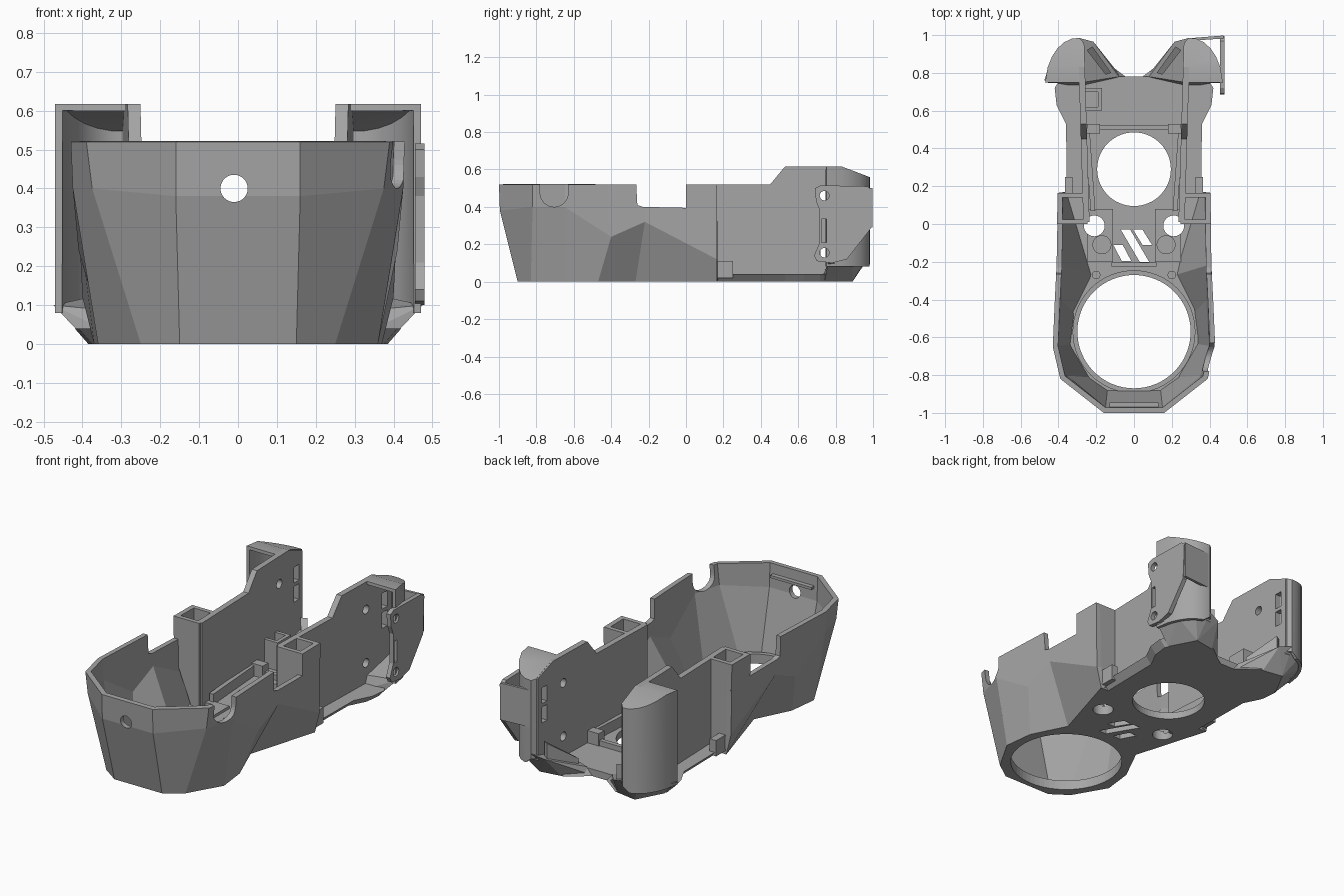
import bpy, bmesh
from math import sin, cos, pi, radians

if "Cube" in bpy.data.objects:
    bpy.data.objects.remove(bpy.data.objects["Cube"])

grey = bpy.data.materials.new("plain grey")
grey.use_nodes = True
grey.diffuse_color = (0.38, 0.38, 0.38, 1)
grey.node_tree.nodes["Principled BSDF"].inputs["Base Color"].default_value = (0.38, 0.38, 0.38, 1)
parts = []


def make(name, verts, faces, closed=True):
    mesh = bpy.data.meshes.new(name)
    mesh.from_pydata(verts, [], faces)
    if closed:
        bm = bmesh.new()
        bm.from_mesh(mesh)
        bmesh.ops.recalc_face_normals(bm, faces=bm.faces)
        bm.to_mesh(mesh)
        bm.free()
    ob = bpy.data.objects.new(name, mesh)
    bpy.context.scene.collection.objects.link(ob)
    parts.append(ob)
    return ob


def solid(name, low, high):
    n = len(low)
    sides = [(i, (i + 1) % n, n + (i + 1) % n, n + i) for i in range(n)]
    return make(name, low + high, sides + [tuple(range(n)), tuple(range(n, 2 * n))])


def prism(name, pts, lo, hi, axis="z"):
    place = {"x": lambda u, v, w: (w, u, v), "y": lambda u, v, w: (u, w, v),
             "z": lambda u, v, w: (u, v, w)}[axis]
    return solid(name, [place(u, v, lo) for u, v in pts], [place(u, v, hi) for u, v in pts])


def rect(u0, v0, u1, v1):
    return [(u0, v0), (u1, v0), (u1, v1), (u0, v1)]


def circle(u, v, r, n=48):
    return [(u + r * cos(2 * pi * i / n), v + r * sin(2 * pi * i / n)) for i in range(n)]


def both(pts):
    return [(-p[0],) + tuple(p[1:]) for p in reversed(pts)] + list(pts)


def bake(ob):
    ob.data = bpy.data.meshes.new_from_object(
        ob.evaluated_get(bpy.context.evaluated_depsgraph_get()))
    ob.modifiers.clear()


def thicken(ob, t):
    mod = ob.modifiers.new("thickness", "SOLIDIFY")
    mod.thickness, mod.offset, mod.use_even_offset = t, -1, True
    bake(ob)


def cut(targets, cutters):
    for c in cutters:
        c.hide_render = True
    for ob in targets:
        for c in cutters:
            mod = ob.modifiers.new("cut", "BOOLEAN")
            mod.operation, mod.solver, mod.object = "DIFFERENCE", "EXACT", c
        bake(ob)
    for c in cutters:
        parts.remove(c)
        bpy.data.objects.remove(c)


def mirror(ob):
    other = make("right_" + ob.name.removeprefix("left_"),
                 [(-v.co.x, v.co.y, v.co.z) for v in ob.data.vertices],
                 [tuple(reversed(p.vertices)) for p in ob.data.polygons], False)
    return other


# Faceted front bowl: bottom, middle and top outlines of one half
bottom = [(.15, -.9, 0), (.25, -.83, 0), (.36, -.64, 0), (.34, -.47, 0), (.24, -.27, 0), (.37, .165, 0)]
middle = [(.16, -.995, .38), (.375, -.82, .4), (.425, -.65, .4), (.41, -.4, .24), (.41, -.22, .32), (.4, .165, .12)]
top = [(.16, -1, .52), (.39, -.82, .52), (.43, -.65, .52), (.42, -.42, .52), (.41, -.22, .52), (.405, .165, .52)]
rings = [both(r) for r in (bottom, middle, top)]
n = len(rings[0])
shell = make("front_bowl", sum(rings, []),
             [(k * n + i, k * n + i + 1, k * n + n + i + 1, k * n + n + i)
              for k in range(2) for i in range(n - 1)], False)
thicken(shell, .028)

# Rim notches, cable notch and front hole
arc = [(-.705 + .075 * cos(pi + pi * i / 16), .475 + .075 * sin(pi + pi * i / 16)) for i in range(17)]
cut([shell], [
    prism("notch", [(-.26, .41), (-.23, .4), (0, .395), (0, .7), (-.27, .7), (-.265, .5)], -.6, .6, "x"),
    prism("cable_notch", arc + [(-.63, .7), (-.78, .7)], .3, .6, "x"),
    prism("front_hole", circle(-.01, .4, .035), -1.2, -.8, "y")])

# Floor in two sections
front_floor = prism("front_floor", [p[:2] for p in both(bottom)], 0, .04)
ledge = [(.08, .78), (.2, .87), (.34, .85), (.42, .72), (.41, .63), (.36, .53), (.355, .165)]
rear_floor = solid("rear_floor",
                   [(x - (.035 if x > 0 else -.035), y, 0) for x, y in both(ledge)],
                   [(x, y, .04) for x, y in both(ledge)])

# Raised details on the floor
collar = prism("hole_collar", circle(0, -.57, .325, 64), .02, .055)
pads = []
for s, side in ((1, "left"), (-1, "right")):
    pads.append(prism(side + "_pad", rect(s * .11, -.2, s * .25, .08), .03, .055))
    prism(side + "_boss", circle(s * .17, -.11, .05), .04, .07)
    prism(side + "_screw_boss", circle(s * .2, -.27, .022), .03, .06)
    prism(side + "_rail", [(s * x, y) for x, y in ((.205, .07), (.23, .07), (.26, .5), (.235, .5))], .03, .1)
    prism(side + "_rail_block", rect(s * .18, .48, s * .25, .53), .03, .11)
    prism(side + "_tab", rect(s * .325, .165, s * .365, .25), .02, .11)
prism("rear_crossbar", rect(-.25, .5, .25, .525), .03, .07)
prism("front_crossbar", rect(-.12, -.225, .12, -.205), .03, .07)
prism("wall_clip", [(-.26, .6), (-.17, .6), (-.17, .72), (-.26, .72),
                    (-.26, .7), (-.19, .7), (-.19, .62), (-.26, .62)], .03, .2)
prism("rim_ledge", rect(-.13, -.98, .13, -.945), .45, .465)

# Round openings and slanted vents through the floor
holes = [prism("hole", circle(x, y, r, 64), -.2, .3) for x, y, r in
         ((0, -.57, .3), (0, .29, .195), (.21, -.01, .055), (-.21, -.01, .055))]
for x0, y0, x1, y1 in ((-.085, -.11, -.04, -.195), (-.045, -.03, .055, -.2), (.02, -.03, .07, -.11)):
    holes.append(prism("vent", [(x0 - .025, y0), (x1 - .025, y1), (x1 + .025, y1), (x0 + .025, y0)], -.2, .3))
cut([front_floor, rear_floor, collar] + pads, holes)

# Rear side wall with stepped top, screw holes and slots
wall = prism("left_side_wall", [(.01, .02), (.01, .52), (.45, .52), (.53, .617), (.83, .617),
                                (.96, .565), (.96, .1), (.85, .03)], .235, .268, "x")
for v in wall.data.vertices:
    v.co.x += .03 * v.co.y
cut([wall], [prism("hole", circle(.74, z, .025, 24), .1, .6, "x") for z in (.155, .46)] +
    [prism("slot", rect(.88, z, .925, z + .09), .1, .35, "x") for z in (.3, .41)])

# Hollow post between bowl and side wall
post_front = prism("left_post_front", [(.245, .02), (.29, .02), (.39, .27), (.4, .52), (.245, .52)], 0, .025, "y")
post_back = prism("left_post_back", [(.25, .02), (.365, .02), (.395, .13), (.4, .52), (.25, .52)], .14, .165, "y")

# Rounded rear ear, open to the front
path = [(.47, .75), (.457, .83), (.435, .885), (.405, .93), (.37, .962), (.33, .981), (.29, .985), (.27, .965)]
inner = [(.27, .83), (.27, .75)]
m = len(path)
ear_low = [(x, y, .08 + .03 * (x < .3)) for x, y in path]
ear_high = [(x, y, .617 - .38 * max(0, y - .83)) for x, y in path + inner]
ear = make("left_ear", ear_low + ear_high,
           [(i, i + 1, m + i + 1, m + i) for i in range(m - 1)] +
           [(m, m + 1, 2 * m, 2 * m + 1), tuple(range(m + 1, 2 * m + 1))], False)
thicken(ear, .018)

# Sloped foot under the ear
foot = make("left_foot", [(.06, .77, 0), (.18, .87, 0), (.3, .89, 0), (.38, .74, 0), (.27, .72, 0),
                          (.08, .78, .045), (.215, .965, .12), (.29, .985, .14), (.37, .962, .12),
                          (.435, .885, .1), (.475, .76, .1), (.27, .75, .08)], [], False)
bm = bmesh.new()
bm.from_mesh(foot.data)
bmesh.ops.convex_hull(bm, input=bm.verts)
bm.to_mesh(foot.data)
bm.free()

# Clip strut on the foot
strut = solid("left_foot_strut", [(.12, .8, .05), (.15, .79, .05), (.25, .92, .1), (.22, .94, .1)],
              [(.12, .8, .09), (.15, .79, .09), (.25, .92, .2), (.22, .94, .2)])

right_ear = None
for ob in (wall, post_front, post_back, ear, foot, strut):
    twin = mirror(ob)
    if ob is ear:
        right_ear = twin

# Mounting plate on one ear only
plate = prism("mounting_plate", [(.69, .5), (.695, .43), (.715, .38), (.715, .21), (.685, .14), (.7, .11),
                                 (.78, .1), (.86, .12), (.985, .28), (.995, .49), (.97, .51), (.72, .515)],
              .455, .48, "x")
cut([plate], [prism("hole", circle(.74, z, .025, 24), .3, .6, "x") for z in (.155, .46)] +
    [prism("slot", rect(.725, .21, .75, .335), .3, .6, "x")])
prism("plate_fin", [(.3, .97), (.475, .982), (.475, .998), (.3, .984)], .29, .5)

# One colour everywhere, smooth only on the rounded ears
for ob in parts:
    ob.data.materials.clear()
    ob.data.materials.append(grey)
    ob.select_set(ob in (ear, right_ear))
bpy.context.view_layer.objects.active = ear
bpy.ops.object.shade_smooth_by_angle(angle=radians(30))
